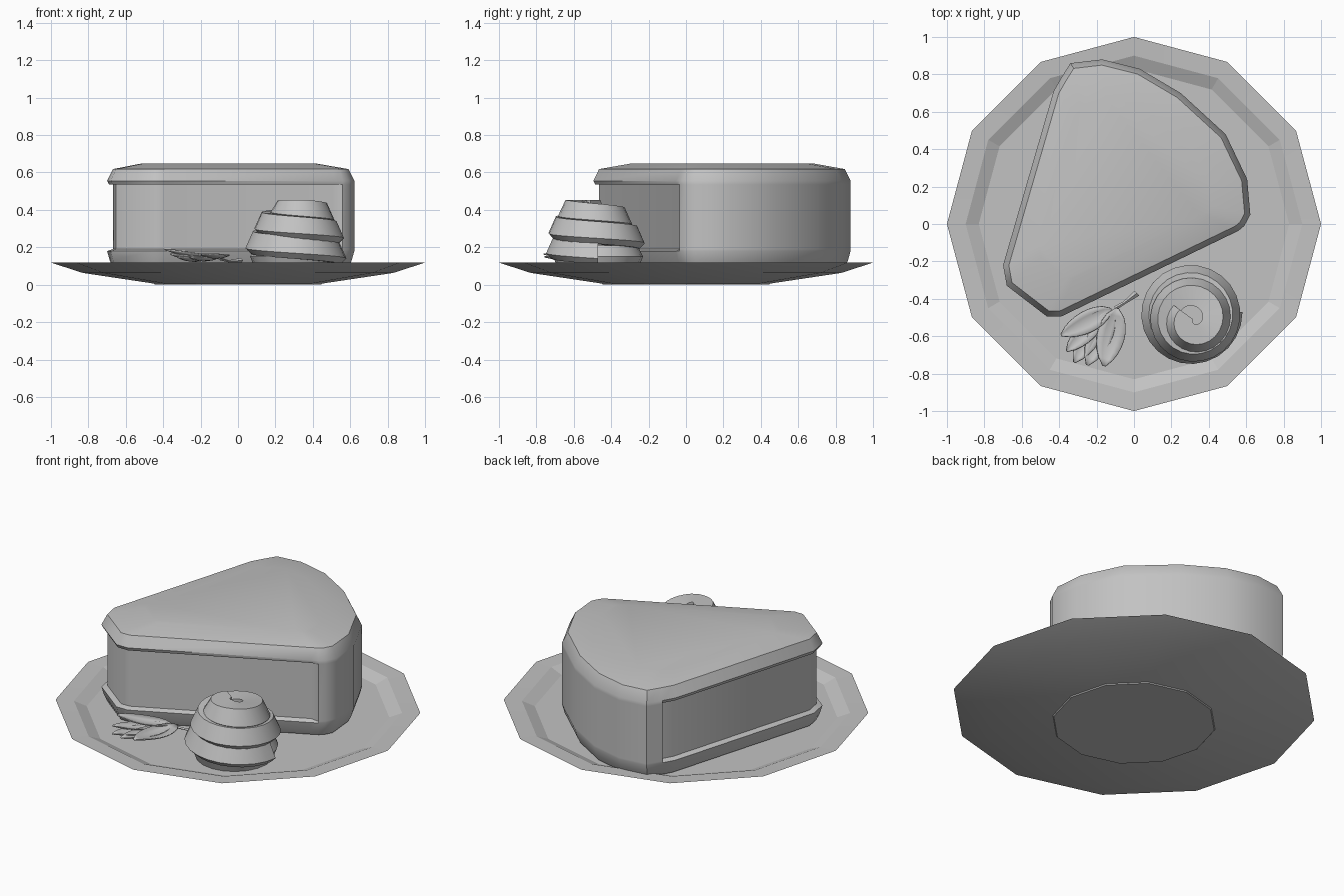
import bpy, bmesh, math
from mathutils import Vector

cube = bpy.data.objects.get("Cube")
if cube:
    bpy.data.objects.remove(cube, do_unlink=True)

GREY = (0.54, 0.54, 0.54, 1)
mat = bpy.data.materials.new("plain_grey")
mat.use_nodes = True
mat.diffuse_color = GREY
mat.node_tree.nodes["Principled BSDF"].inputs["Base Color"].default_value = GREY


def finish(name, bm, angle=30):
    bmesh.ops.remove_doubles(bm, verts=bm.verts, dist=0.0005)
    bmesh.ops.recalc_face_normals(bm, faces=bm.faces)
    mesh = bpy.data.meshes.new(name)
    bm.to_mesh(mesh)
    bm.free()
    mesh.materials.append(mat)
    ob = bpy.data.objects.new(name, mesh)
    bpy.context.collection.objects.link(ob)
    bpy.ops.object.select_all(action='DESELECT')
    ob.select_set(True)
    bpy.context.view_layer.objects.active = ob
    bpy.ops.object.shade_smooth_by_angle(angle=math.radians(angle))
    return ob


def loft(bm, rings, caps=True, closed=True):
    """Skin a list of equal-length point rings."""
    vs = [[bm.verts.new(p) for p in ring] for ring in rings]
    n = len(vs[0])
    for a, b in zip(vs, vs[1:]):
        for i in range(n if closed else n - 1):
            j = (i + 1) % n
            bm.faces.new((a[i], a[j], b[j], b[i]))
    if caps:
        bm.faces.new(vs[0])
        bm.faces.new(vs[-1])


def circle(r, z, n, cx=0, cy=0):
    return [(cx + r * math.sin(math.tau * i / n), cy + r * math.cos(math.tau * i / n), z)
            for i in range(n)]


# Plate: twelve-sided dish with a low foot, flat rim and sunken floor
bm = bmesh.new()
profile = [(0.445, 0.0), (0.45, 0.006), (0.83, 0.063), (1.0, 0.118),
           (0.9, 0.114), (0.83, 0.085)]
loft(bm, [circle(r, z, 12) for r, z in profile])
finish("plate", bm, 11)

# Cake slice: outline counter-clockwise; True marks the cut sides that are recessed
outline = [(0.56, -0.035, False), (0.59, -0.01, False), (0.622, 0.05, False),
           (0.605, 0.24, False), (0.49, 0.48, False), (0.25, 0.70, False),
           (0.03, 0.83, False), (-0.17, 0.88, False), (-0.34, 0.86, False),
           (-0.39, 0.78, False), (-0.39, 0.78, True), (-0.43, 0.71, True),
           (-0.70, -0.22, True), (-0.68, -0.33, True), (-0.465, -0.495, True),
           (-0.39, -0.495, True), (0.52, -0.055, True)]
shape = []
for x, y, cut in outline:
    if not shape or shape[-1] != (x, y):
        shape.append((x, y))


def inward(x, y):
    """Offset direction towards the inside of the outline."""
    i, n = shape.index((x, y)), len(shape)
    p, q, r = (Vector(shape[k % n]) for k in (i - 1, i, i + 1))
    d1, d2 = (q - p).normalized(), (r - q).normalized()
    m = Vector((-d1.y - d2.y, d1.x + d2.x)).normalized()
    return m / max(0.6, m.dot(Vector((-d1.y, d1.x))))


def slice_ring(z, inset, recess=0):
    ring = []
    for x, y, cut in outline:
        d = inward(x, y) * (inset + (recess if cut else 0))
        ring.append((x + d.x, y + d.y, z))
    return ring


# The top is gently domed
dome = [(x * 0.75 - 0.02, y * 0.75 + 0.05, 0.649) for x, y, z in slice_ring(0, 0.045)]
bm = bmesh.new()
loft(bm, [slice_ring(0.095, 0.03), slice_ring(0.13, 0.014), slice_ring(0.18, 0),
          slice_ring(0.19, 0, 0.03), slice_ring(0.535, 0, 0.03),
          slice_ring(0.535, 0, 0.01), slice_ring(0.555, 0),
          slice_ring(0.618, 0.03), dome])
finish("cake_slice", bm, 40)

# Whipped cream: a tapering ribbon wound upwards
CX, CY = 0.305, -0.47
bm = bmesh.new()
rings, steps, turns = [], 64, 2.6
for s in range(steps + 1):
    t = turns * s / steps
    a = -math.tau * t
    r = 0.275 - 0.02 * t * t
    z = 0.14 + 0.115 * t - 0.006 * t * t
    h = min(0.09, 0.452 - z)
    inner = max(r - 0.15, 0.012)
    cx, cy = CX + 0.008 * t, CY - 0.018 * t
    section = [(r, z), (r - 0.04, z + h), (inner, z + h),
               (inner, z - 0.03), (r - 0.03, z - 0.03)]
    rings.append([(cx + q * math.cos(a), cy + q * math.sin(a), w) for q, w in section])
loft(bm, rings)
finish("whipped_cream", bm, 40)

bm = bmesh.new()
loft(bm, [circle(r, z, 20, CX, CY) for r, z in [(0.21, 0.075), (0.24, 0.15), (0.21, 0.21)]])
finish("cream_base", bm, 40)


# Garnish: broad cupped petals fanned out beside a thin stem
def petal(name, root, tip, width, cup):
    root, tip = Vector(root), Vector(tip)
    side = Vector((-(tip - root).y, (tip - root).x, 0)).normalized()
    bm = bmesh.new()
    rows = []
    for i in range(9):
        t = i / 8
        w = width * max(0.03, math.sin(math.pi * t ** 0.9)) ** 0.6
        mid = root.lerp(tip, t) - Vector((0, 0, cup * math.sin(math.pi * t)))
        rows.append([mid + side * w * k + Vector((0, 0, cup * k * k * w / width))
                     for k in (-1, -0.5, 0, 0.5, 1)])
    loft(bm, rows, caps=False, closed=False)
    ob = finish(name, bm, 70)
    ob.modifiers.new("thickness", 'SOLIDIFY').thickness = 0.006


petals = [((-0.09, -0.45, 0.15), (-0.16, -0.76, 0.16), 0.075),
          ((-0.12, -0.46, 0.14), (-0.25, -0.755, 0.145), 0.065),
          ((-0.16, -0.47, 0.135), (-0.32, -0.74, 0.145), 0.06),
          ((-0.15, -0.465, 0.14), (-0.36, -0.68, 0.16), 0.055),
          ((-0.12, -0.455, 0.145), (-0.39, -0.595, 0.185), 0.06)]
for i, (root, tip, width) in enumerate(petals):
    petal(f"garnish_petal_{i + 1}", root, tip, width, 0.018)

bm = bmesh.new()
stem = [((-0.1, -0.45, 0.14), 0.008), ((-0.05, -0.42, 0.125), 0.006), ((0.015, -0.37, 0.13), 0.013)]
loft(bm, [[Vector(p) + Vector(o) * s for o in ((1, -1, 0), (0, 0, 1), (-1, 1, 0), (0, 0, -1))]
          for p, s in stem])
finish("garnish_stem", bm)
